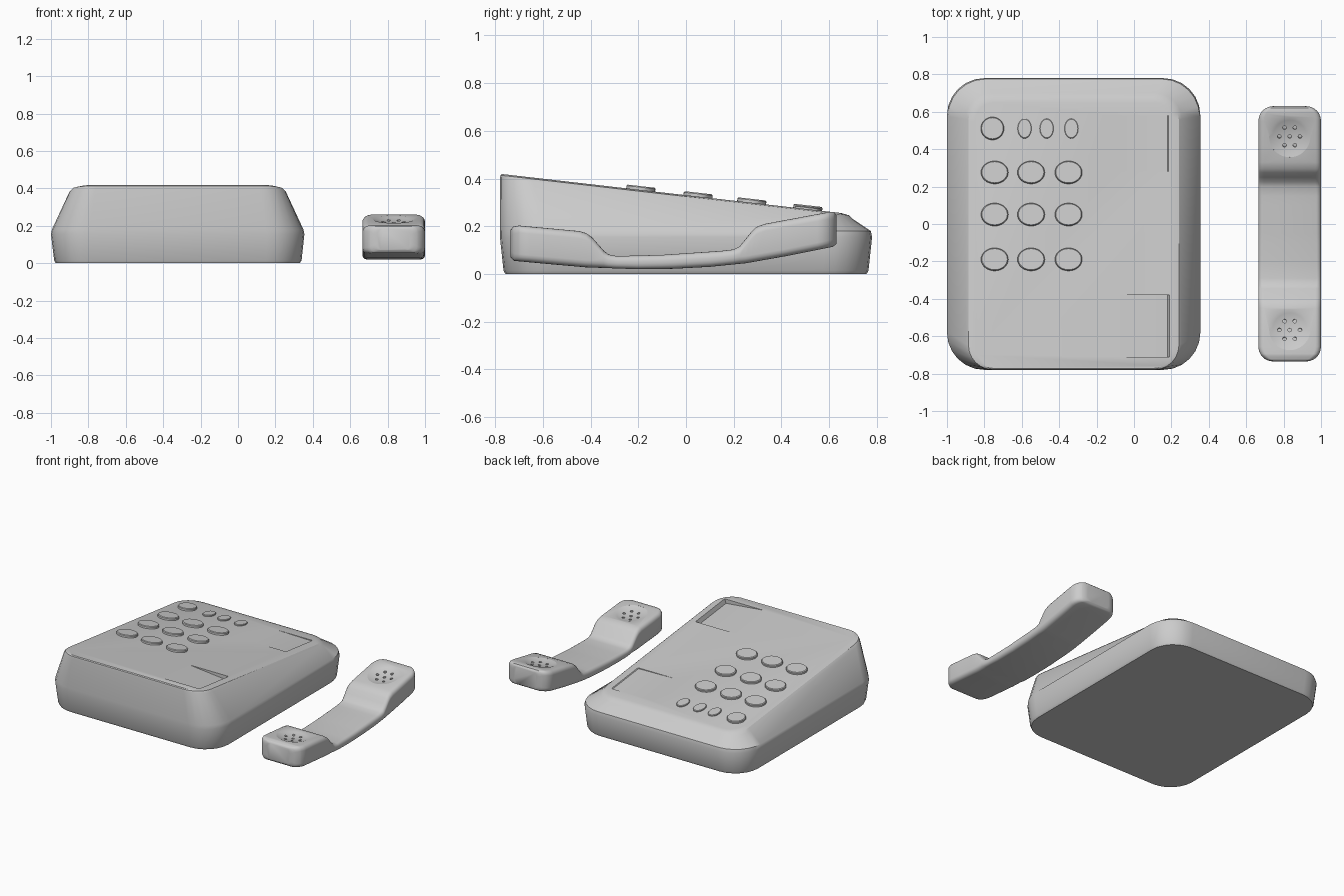
import bpy, bmesh, math
from mathutils import Matrix, Vector

if "Cube" in bpy.data.objects:
    bpy.data.objects.remove(bpy.data.objects["Cube"])

SLOPE = 0.115
TILT = -math.atan(SLOPE)


def plane(y):
    return 0.42 - SLOPE * (y + 0.78)


def rrect(x0, x1, y0, y1, r, n=6):
    """Rounded rectangle outline as 2D points."""
    pts = []
    for k, (cx, cy) in enumerate([(x1 - r, y1 - r), (x0 + r, y1 - r), (x0 + r, y0 + r), (x1 - r, y0 + r)]):
        for i in range(n + 1):
            a = math.pi / 2 * (k + i / n)
            pts.append((cx + r * math.cos(a), cy + r * math.sin(a)))
    return pts


def finish(name, bm):
    bmesh.ops.recalc_face_normals(bm, faces=bm.faces[:])
    me = bpy.data.meshes.new(name)
    bm.to_mesh(me)
    bm.free()
    ob = bpy.data.objects.new(name, me)
    bpy.context.collection.objects.link(ob)
    return ob


def loft(name, rings):
    bm = bmesh.new()
    vs = [[bm.verts.new(p) for p in r] for r in rings]
    n = len(vs[0])
    for a, b in zip(vs, vs[1:]):
        for i in range(n):
            j = (i + 1) % n
            bm.faces.new((a[i], a[j], b[j], b[i]))
    bm.faces.new(vs[0])
    bm.faces.new(vs[-1])
    return finish(name, bm)


def activate(ob):
    bpy.ops.object.select_all(action='DESELECT')
    ob.select_set(True)
    bpy.context.view_layer.objects.active = ob


def smooth(ob, deg=30):
    activate(ob)
    bpy.ops.object.shade_smooth_by_angle(angle=math.radians(deg))


def cut(ob, cutter):
    cutter.hide_render = True
    m = ob.modifiers.new("cut", 'BOOLEAN')
    m.operation, m.object, m.solver = 'DIFFERENCE', cutter, 'EXACT'
    activate(ob)
    bpy.ops.object.modifier_apply(modifier=m.name)
    bpy.data.objects.remove(cutter)


# Base body: stacked rounded outlines, the upper ones on the sloping top plane
levels = [
    (-0.975, 0.33, -0.757, 0.757, 0.18, 0.0, None),
    (-0.983, 0.34, -0.765, 0.765, 0.19, 0.015, None),
    (-1.0, 0.355, -0.78, 0.78, 0.20, 0.155, None),
    (-0.995, 0.35, -0.78, 0.775, 0.20, 0.18, None),
    (-0.90, 0.255, -0.78, 0.70, 0.14, None, -0.02),
    (-0.885, 0.24, -0.778, 0.685, 0.13, None, -0.006),
    (-0.85, 0.205, -0.772, 0.65, 0.10, None, 0.0),
]
rings = []
for x0, x1, y0, y1, r, z, off in levels:
    rings.append([(x, y, z if off is None else plane(y) + off) for x, y in rrect(x0, x1, y0, y1, r)])
base = loft("phone_base", rings)

# Shallow wedge-shaped handset rests
for y0, y1, d in [(-0.71, -0.38, 0.03), (0.28, 0.58, 0.006)]:
    sec = [(-0.12, 0.0), (0.18, -d), (0.198, 0.02), (-0.12, 0.02)]
    cut(base, loft("rest_cutter", [[(x, y, plane(y) + h) for x, h in sec] for y in (y0, y1)]))
smooth(base)


# Oval buttons lying on the slope
def button(name, x, y, rx, ry, h=0.016):
    bm = bmesh.new()
    prof = [(1.0, -0.012), (1.0, h * 0.7), (0.93, h)]
    rows = []
    M = Matrix.Translation((x, y, plane(y))) @ Matrix.Rotation(TILT, 4, 'X')
    for s, z in prof:
        rows.append([M @ Vector((rx * s * math.cos(a), ry * s * math.sin(a), z))
                     for a in [2 * math.pi * i / 32 for i in range(32)]])
    bm.free()
    smooth(loft(name, rows))


for r, y in enumerate((0.275, 0.05, -0.19)):
    for c, x in enumerate((-0.745, -0.55, -0.35)):
        button(f"key_{r}_{c}", x, y, 0.073, 0.061)
button("large_function_button", -0.757, 0.51, 0.062, 0.061)
for i, x in enumerate((-0.585, -0.467, -0.335)):
    button(f"small_function_button_{i}", x, 0.51, 0.037, 0.053, 0.009)

# Handset: rounded cross-sections following top and bottom profiles
top = [(-0.735, 0.185), (-0.725, 0.198), (-0.70, 0.203), (-0.45, 0.180), (-0.42, 0.172), (-0.395, 0.155),
       (-0.345, 0.098), (-0.325, 0.082), (-0.29, 0.075), (-0.1, 0.08), (0.15, 0.097), (0.20, 0.103),
       (0.225, 0.116), (0.275, 0.178), (0.295, 0.197), (0.33, 0.21), (0.60, 0.26), (0.62, 0.26), (0.63, 0.25)]
bottom = [(-0.735, 0.07), (-0.72, 0.055), (-0.58, 0.042), (-0.42, 0.028), (-0.2, 0.02), (-0.05, 0.022),
          (0.1, 0.03), (0.25, 0.045), (0.42, 0.075), (0.615, 0.114), (0.63, 0.125)]
CX, HW, RC = 0.8325, 0.1675, 0.08


def lerp(prof, y):
    for (a, za), (b, zb) in zip(prof, prof[1:]):
        if y <= b + 1e-9:
            return za + (zb - za) * (y - a) / (b - a)
    return prof[-1][1]


stations = {y for y, _ in top + bottom}
for i in range(7):
    d = RC * (1 - math.cos(math.pi / 2 * i / 6))
    stations |= {round(-0.735 + d, 4), round(0.63 - d, 4)}
rings = []
for y in sorted(stations):
    d = min(y + 0.735, 0.63 - y, RC)
    w = HW - RC + math.sqrt(max(0, RC ** 2 - (RC - d) ** 2))
    zt, zb = lerp(top, y), lerp(bottom, y)
    r = min(0.03, 0.42 * (zt - zb))
    rings.append([(x, y, z) for x, z in rrect(CX - w, CX + w, zb, zt, r, 4)])
handset = loft("handset", rings)

# Concave dishes with a ring of sound holes in each end
for y, slope in [(0.465, 0.187), (-0.565, -0.09)]:
    M = Matrix.Translation((CX, y, lerp(top, y))) @ Matrix.Rotation(math.atan(slope), 4, 'X')
    rd, depth = 0.11, 0.02
    R = (rd ** 2 + depth ** 2) / (2 * depth)
    a_max = math.asin(rd / R)
    bowl = []
    for k in range(6):
        a = a_max * (0.1 + 0.9 * k / 5)
        bowl.append((R * math.sin(a), R - depth - R * math.cos(a)))
    bowl.append((rd, 0.04))
    cut(handset, loft("dish_cutter", [[M @ Vector((q * math.cos(t), q * math.sin(t), z))
                                       for t in [2 * math.pi * i / 36 for i in range(36)]] for q, z in bowl]))
    bm = bmesh.new()
    for k in range(7):
        t = math.pi / 3 * k
        q = 0 if k == 6 else 0.055
        bmesh.ops.create_cone(bm, cap_ends=True, segments=12, radius1=0.01, radius2=0.01, depth=0.07,
                              matrix=M @ Matrix.Translation((q * math.cos(t), q * math.sin(t), 0.003)))
    cut(handset, finish("hole_cutter", bm))
smooth(handset, 35)
